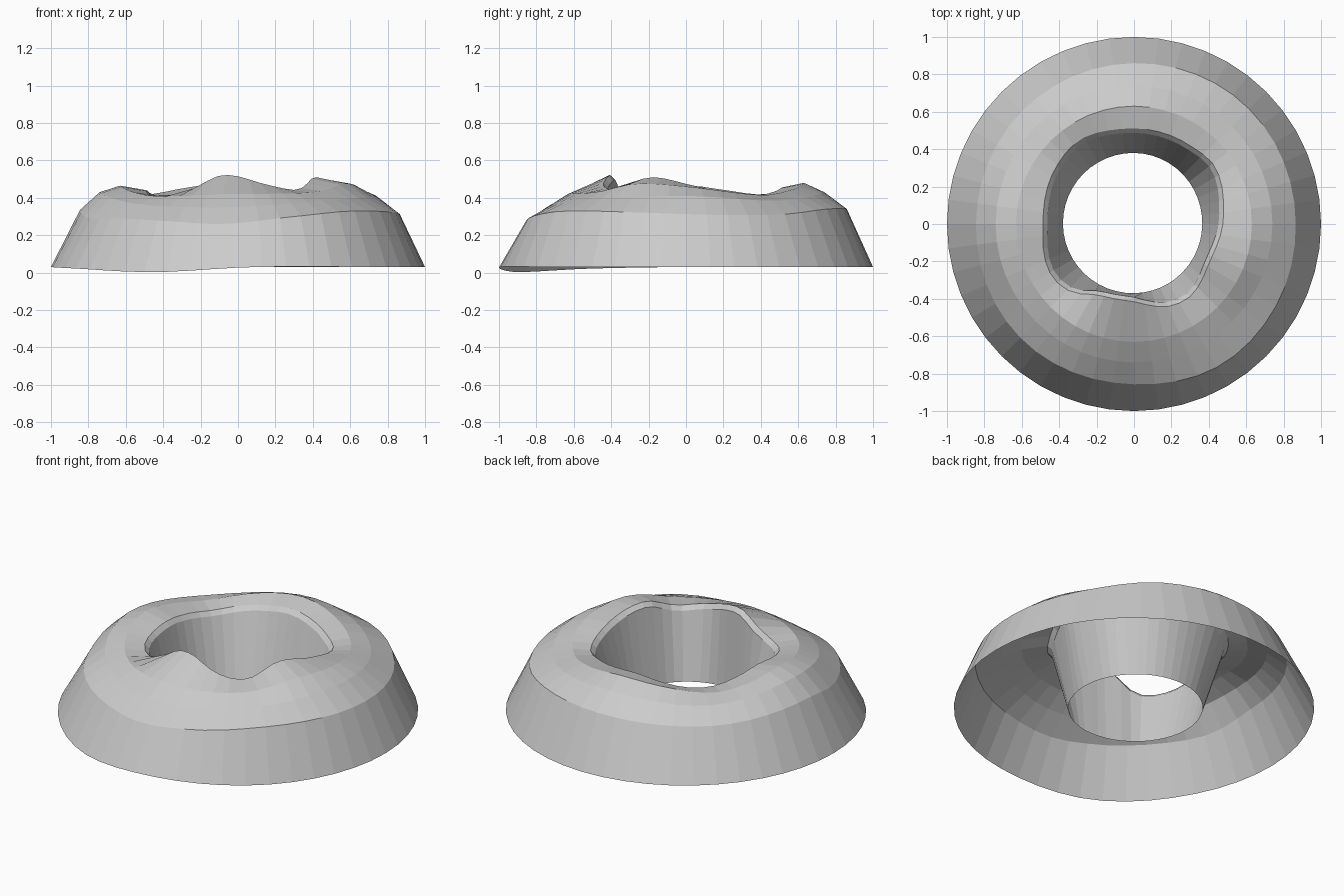
import bpy, bmesh, math

if "Cube" in bpy.data.objects:
    bpy.data.objects.remove(bpy.data.objects["Cube"])

SEGMENTS = 48


def around(samples, deg):
    """Smooth cyclic interpolation of (angle, value) samples."""
    n = len(samples)
    pts = ([(a - 360, v) for a, v in samples] + list(samples)
           + [(a + 360, v) for a, v in samples])
    for i in range(n - 1, 2 * n):
        (a0, v0), (a1, v1), (a2, v2), (a3, v3) = pts[i - 1:i + 3]
        if a1 <= deg < a2:
            h = a2 - a1
            t = (deg - a1) / h
            m1 = (v2 - v0) / (a2 - a0) * h
            m2 = (v3 - v1) / (a3 - a1) * h
            return ((2*t**3 - 3*t**2 + 1) * v1 + (t**3 - 2*t**2 + t) * m1
                    + (3*t**2 - 2*t**3) * v2 + (t**3 - t**2) * m2)
    return samples[0][1]


# Foot of the outer skirt: level apart from one dip at the front left
foot_z = [(0, .03), (90, .03), (180, .03), (210, .022), (244, .003), (275, .03), (320, .03)]

# Shoulder where the skirt meets the sloping top
shoulder_r = [(0, .865), (50, .87), (90, .86), (135, .85), (180, .845),
              (225, .86), (270, .857), (300, .885), (330, .877)]
shoulder_z = [(8, .31), (35, .31), (60, .34), (90, .34), (135, .32), (180, .335),
              (200, .29), (222, .29), (245, .275), (265, .26), (290, .30), (315, .33)]

# Upper slopes
slope_z = [(0, .41), (40, .385), (90, .43), (135, .395), (180, .43),
           (225, .365), (265, .35), (315, .39)]
crown_z = [(0, .46), (40, .415), (65, .445), (90, .48), (112, .46), (140, .418),
           (160, .44), (180, .465), (225, .41), (265, .42), (310, .43), (335, .475)]

# Wavy rim of the opening
rim_r = [(0, .475), (12, .49), (36, .53), (55, .515), (98, .513), (123, .535),
         (145, .515), (180, .487), (211, .52), (227, .495), (240, .435), (252, .415),
         (270, .415), (282, .447), (293, .478), (308, .49), (334, .452)]
rim_z = [(5, .465), (36, .405), (60, .425), (90, .455), (110, .435), (138, .405),
         (160, .425), (180, .44), (205, .415), (228, .405), (247, .49), (257, .52),
         (270, .515), (285, .48), (300, .45), (312, .445), (335, .51)]

# Lower edge of the inner wall
hole_r = [(0, .365), (90, .38), (180, .38), (270, .37)]

bm = bmesh.new()
columns = []
for i in range(SEGMENTS):
    deg = 360 * i / SEGMENTS
    a = math.radians(deg)
    rr, rz = around(rim_r, deg), around(rim_z, deg)
    profile = [
        (1.0, around(foot_z, deg)),
        (around(shoulder_r, deg), around(shoulder_z, deg)),
        (.74, around(slope_z, deg)),
        (.63, around(crown_z, deg)),
        (rr, rz),
        (rr - .024, rz - .025),
        (around(hole_r, deg), .03),
    ]
    columns.append([bm.verts.new((r * math.cos(a), r * math.sin(a), z))
                    for r, z in profile])

for i, col in enumerate(columns):
    nxt = columns[(i + 1) % SEGMENTS]
    for k in range(len(col) - 1):
        bm.faces.new((col[k], nxt[k], nxt[k + 1], col[k + 1]))

mesh = bpy.data.meshes.new("crater_ring")
bm.to_mesh(mesh)
bm.free()
crater_ring = bpy.data.objects.new("crater_ring", mesh)
bpy.context.collection.objects.link(crater_ring)
